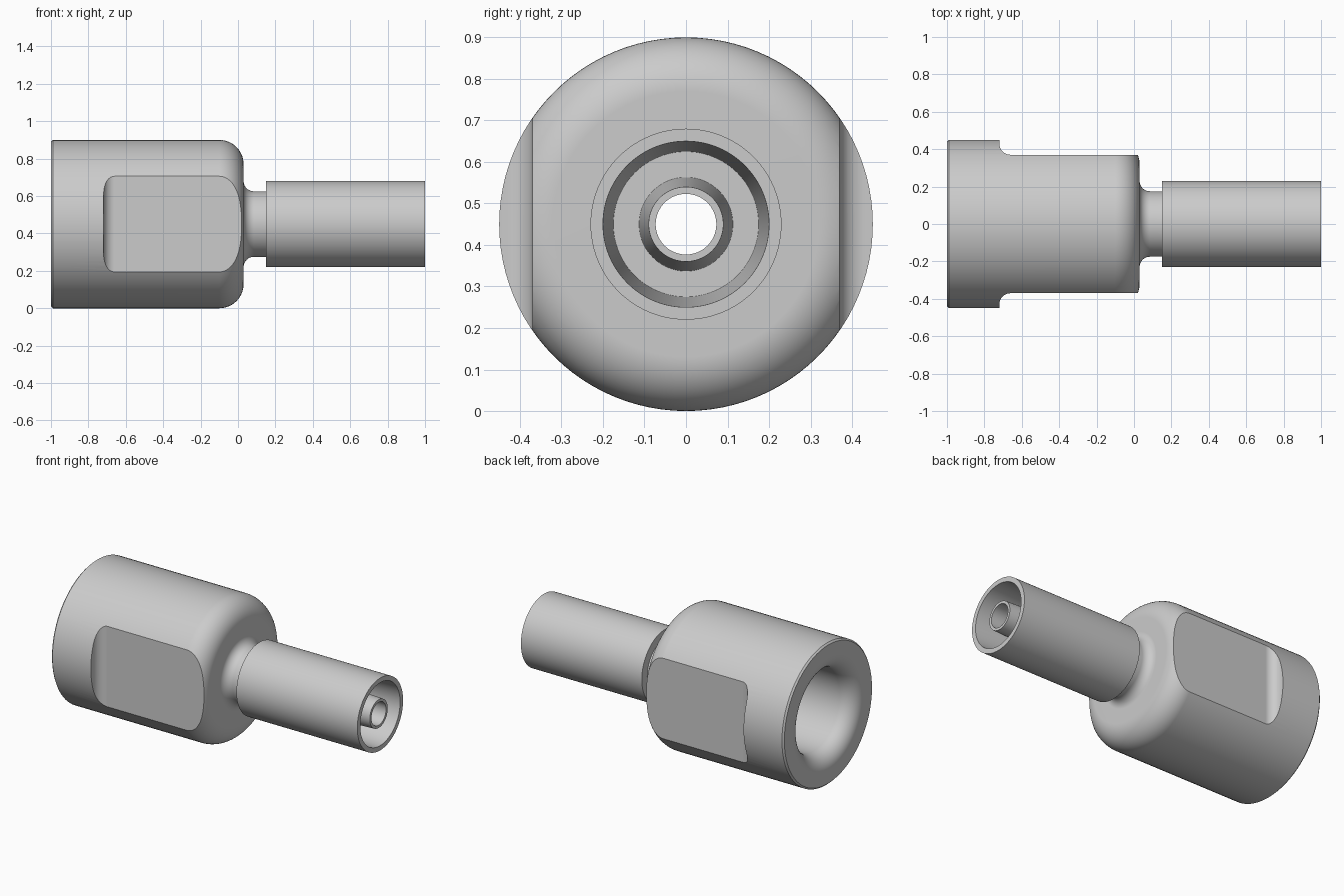
import bpy, bmesh, math
from mathutils import Matrix, Vector

cube = bpy.data.objects.get("Cube")
if cube:
    bpy.data.objects.remove(cube, do_unlink=True)

AXIS_Z = 0.45
SIDES = 96

grey = bpy.data.materials.new("light_grey_metal")
grey.use_nodes = True
colour = (0.6, 0.6, 0.6, 1)
grey.diffuse_color = colour
grey.node_tree.nodes["Principled BSDF"].inputs["Base Color"].default_value = colour


def arc(cx, cr, radius, start, end, steps=10):
    """Points on an arc, angles in degrees."""
    angles = [math.radians(start + (end - start) * i / steps) for i in range(steps + 1)]
    return [(cx + radius * math.cos(a), cr + radius * math.sin(a)) for a in angles]


def make_object(name, bm):
    bmesh.ops.recalc_face_normals(bm, faces=bm.faces)
    mesh = bpy.data.meshes.new(name)
    bm.to_mesh(mesh)
    bm.free()
    mesh.materials.append(grey)
    obj = bpy.data.objects.new(name, mesh)
    bpy.context.collection.objects.link(obj)
    return obj


def lathe(name, profile):
    """Turn a closed (x, radius) profile around the long axis."""
    bm = bmesh.new()
    rings = []
    for i in range(SIDES):
        turn = Matrix.Rotation(math.tau * i / SIDES, 3, 'X')
        rings.append([bm.verts.new(turn @ Vector((x, 0, r)) + Vector((0, 0, AXIS_Z)))
                      for x, r in profile])
    n = len(profile)
    for i in range(SIDES):
        a, b = rings[i], rings[(i + 1) % SIDES]
        for j in range(n):
            k = (j + 1) % n
            bm.faces.new((a[j], a[k], b[k], b[j]))
    return make_object(name, bm)


def flat_cutter(name, side):
    """Block with a rounded inner corner, for milling one wrench flat."""
    outline = [(0.2, 0.37), (0.2, 0.6), (-0.72, 0.6)]
    outline += arc(-0.66, 0.43, 0.06, 180, 270)
    bm = bmesh.new()
    face = bm.faces.new([bm.verts.new((x, y * side, -0.1)) for x, y in outline])
    out = bmesh.ops.extrude_face_region(bm, geom=[face])
    top = [v for v in out["geom"] if isinstance(v, bmesh.types.BMVert)]
    bmesh.ops.translate(bm, verts=top, vec=(0, 0, 1.1))
    cutter = make_object(name, bm)
    cutter.hide_render = True
    return cutter


# Barrel with rounded shoulder and filleted neck
profile = [(-1, 0.44), (-0.99, 0.45)]
profile += arc(-0.10, 0.32, 0.13, 90, 0, 14)
profile += arc(0.085, 0.23, 0.055, 180, 270)
# Collar, its tapered socket and the tapered nozzle inside it
profile += [(0.15, 0.175), (0.15, 0.23), (1, 0.23), (1, 0.2), (0.4, 0.175),
            (0.4, 0.113), (0.99, 0.09), (0.99, 0.073)]
# Through hole, wide rear bore and its flared mouth
profile += [(-0.3, 0.073), (-0.4, 0.26), (-0.9, 0.26)]
profile += arc(-0.9, 0.36, 0.1, 270, 180)
adapter = lathe("threaded_adapter", profile)

# Two opposite wrench flats
bpy.context.view_layer.objects.active = adapter
adapter.select_set(True)
for side in (-1, 1):
    cutter = flat_cutter("flat_cutter", side)
    cut = adapter.modifiers.new("wrench_flat", 'BOOLEAN')
    cut.operation = 'DIFFERENCE'
    cut.solver = 'EXACT'
    cut.object = cutter
    bpy.ops.object.modifier_apply(modifier=cut.name)
    bpy.data.objects.remove(cutter, do_unlink=True)

bpy.ops.object.shade_smooth_by_angle(angle=math.radians(25))
normals = adapter.modifiers.new("clean_shading", 'WEIGHTED_NORMAL')
normals.keep_sharp = True
